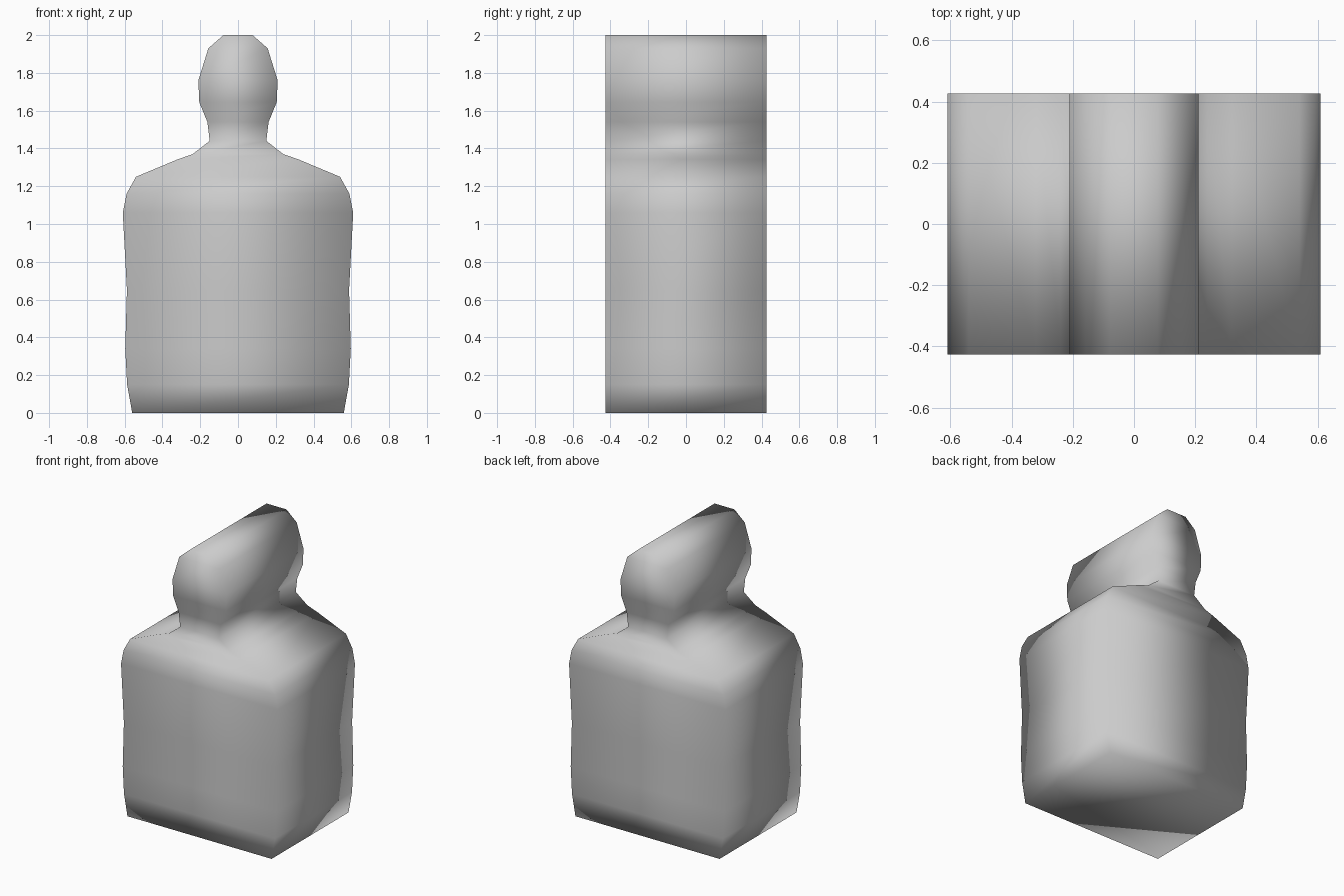
import bpy, bmesh

if "Cube" in bpy.data.objects:
    bpy.data.objects.remove(bpy.data.objects["Cube"])

# Half outline of the bust silhouette, bottom to top: (half width, height)
HALF = [(0.56, 0), (0.587, 0.15), (0.597, 0.34), (0.588, 0.65), (0.61, 1.06),
        (0.59, 1.16), (0.54, 1.25), (0.32, 1.342), (0.24, 1.37), (0.15, 1.44),
        (0.162, 1.54), (0.205, 1.645), (0.21, 1.76), (0.157, 1.93), (0.077, 2.0)]
DEPTH = 0.427

bm = bmesh.new()

# One four-cornered ring per height
rings = [[bm.verts.new((sx * w, sy * DEPTH, z))
          for sx, sy in ((-1, -1), (1, -1), (1, 1), (-1, 1))] for w, z in HALF]

# Front, back and side strips between rings
for low, high in zip(rings, rings[1:]):
    for i in range(4):
        j = (i + 1) % 4
        bm.faces.new((low[i], low[j], high[j], high[i]))

# Flat base and crown
bm.faces.new(rings[0][::-1])
bm.faces.new(rings[-1])
bmesh.ops.recalc_face_normals(bm, faces=bm.faces[:])

# Smooth shading runs across every edge
for f in bm.faces:
    f.smooth = True

mesh = bpy.data.meshes.new("bust_block")
bm.to_mesh(mesh)
bm.free()
bust = bpy.data.objects.new("bust_block", mesh)
bpy.context.collection.objects.link(bust)
